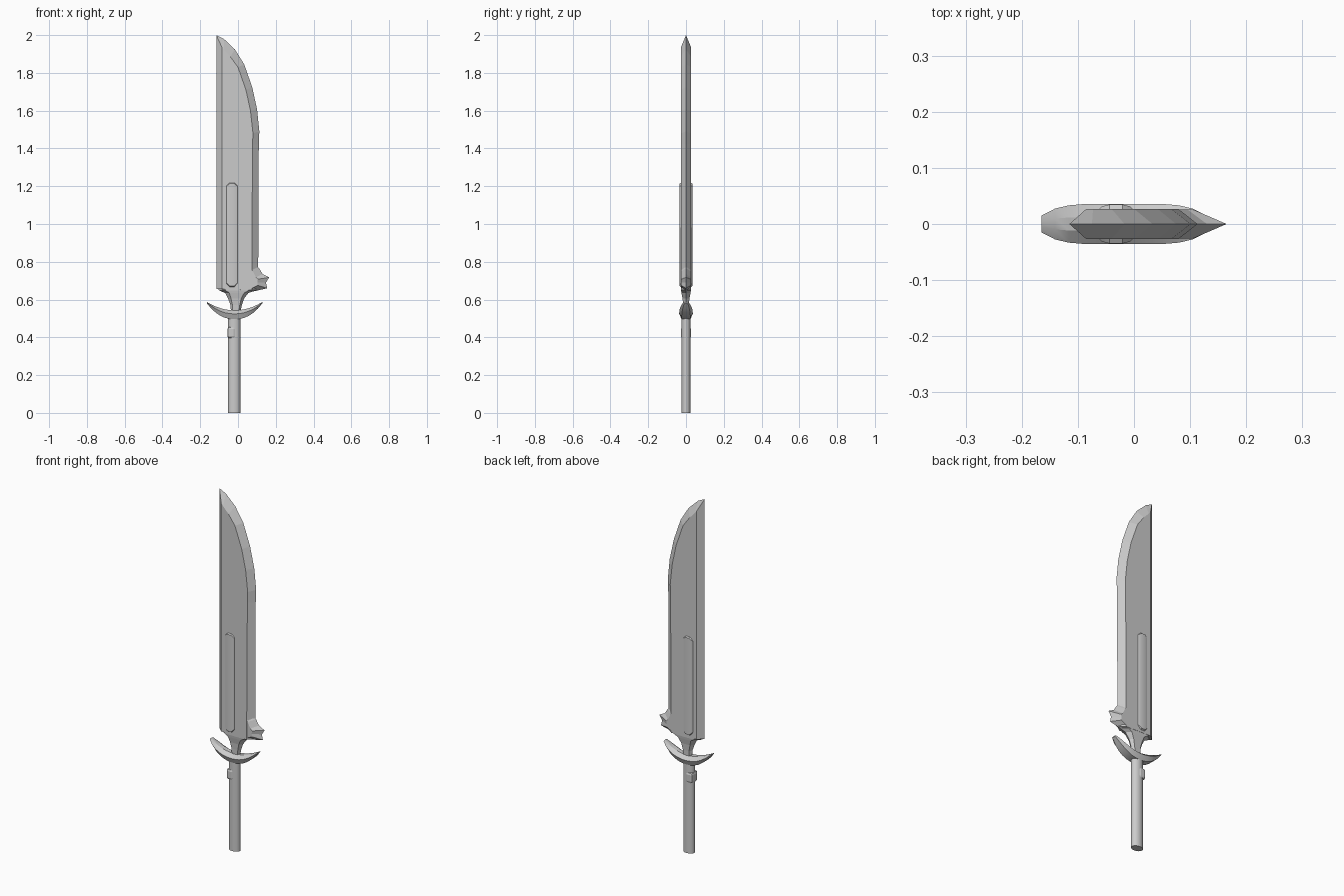
import bpy, bmesh, math

if "Cube" in bpy.data.objects:
    bpy.data.objects.remove(bpy.data.objects["Cube"])


def make(name, verts, faces, smooth=None):
    mesh = bpy.data.meshes.new(name)
    bm = bmesh.new()
    vs = [bm.verts.new(v) for v in verts]
    for f in faces:
        bm.faces.new([vs[i] for i in f])
    bmesh.ops.recalc_face_normals(bm, faces=bm.faces)
    bm.to_mesh(mesh)
    bm.free()
    ob = bpy.data.objects.new(name, mesh)
    bpy.context.collection.objects.link(ob)
    if smooth:
        bpy.ops.object.select_all(action='DESELECT')
        bpy.context.view_layer.objects.active = ob
        ob.select_set(True)
        bpy.ops.object.shade_smooth_by_angle(angle=math.radians(smooth))
    return ob


def bevelled_plate(name, outer, inner, y):
    """Sharp outline at y=0 rising to a flat inner face on both sides."""
    n = len(outer)
    verts = [(x, 0, z) for x, z in outer]
    for s in (-y, y):
        verts += [(x, s, z) for x, z in inner]
    faces = [range(n, 2 * n), range(2 * n, 3 * n)]
    for i in range(n):
        j = (i + 1) % n
        for k in (n, 2 * n):
            faces.append((i, j, k + j, k + i))
    return make(name, verts, faces)


def loft(name, rings, smooth=None):
    n = len(rings[0])
    faces = [range(n), range((len(rings) - 1) * n, len(rings) * n)]
    for r in range(len(rings) - 1):
        for i in range(n):
            j = (i + 1) % n
            faces.append((r * n + i, r * n + j, (r + 1) * n + j, (r + 1) * n + i))
    return make(name, [v for ring in rings for v in ring], faces, smooth)


# Blade: curved cutting edge on the right, bevelled spine on the left
edge = [(.107, .65), (.107, .78), (.11, 1.42), (.113, 1.49), (.101, 1.607), (.075, 1.725),
        (.033, 1.845), (-.017, 1.925), (-.075, 1.98), (-.115, 2.0), (-.115, .655)]
flat = [(.073, .65), (.073, .78), (.077, 1.42), (.079, 1.48), (.066, 1.6), (.042, 1.71),
        (0, 1.83), (-.04, 1.885), (-.073, 1.92), (-.085, 1.935), (-.085, .655)]
bevelled_plate("blade", edge, flat, .027)

# Notched spur at the heel of the blade
bevelled_plate("heel_spur",
               [(.03, .635), (.06, .638), (.155, .66), (.148, .69), (.165, .717),
                (.13, .735), (.112, .765), (.07, .8), (.03, .8)],
               [(.04, .65), (.065, .655), (.105, .675), (.103, .69), (.105, .708),
                (.095, .718), (.078, .75), (.06, .78), (.04, .78)], .026)

# Neck tapering from the blade heel down into the guard
neck = []
for z, x0, x1, y in [(.67, -.113, .107, .026), (.648, -.1, .09, .026), (.635, -.068, .055, .024),
                     (.605, -.052, .032, .018), (.57, -.04, .02, .015), (.52, -.036, .01, .014)]:
    b = (x1 - x0) * .18
    neck.append([(x0, 0, z), (x0 + b, -y, z), (x1 - b, -y, z),
                 (x1, 0, z), (x1 - b, y, z), (x0 + b, y, z)])
loft("neck", neck)

# Raised bars with pointed ends, one on each face
for side, label in ((-1, "front"), (1, "back")):
    rings = []
    for t in (-1, -.75, -.35, .35, .75, 1):
        x = -.032 + .034 * t
        y = side * (.023 + .0125 * math.sqrt(max(0, 1 - t * t)))
        zb, zt = .648 + .033 * abs(t), 1.235 - .027 * abs(t)
        rings.append([(x, side * .015, zb), (x, y, zb + .012),
                      (x, y, zt - .012), (x, side * .015, zt)])
    loft(label + "_bar", rings, 30)

# Crescent guard lofted from tip to tip
guard = []
for i in range(13):
    t = -1 + i / 6
    x = -.018 + .147 * t
    a = t * t
    top = .543 + .044 * a
    bot = .496 + .084 * abs(t) ** 2.3
    mid = bot + (top - bot) * .6
    w = .036 - .021 * abs(t) ** 5
    guard.append([(x, -.35 * w, top), (x, -w, mid), (x, -.65 * w, bot),
                  (x, .65 * w, bot), (x, w, mid), (x, .35 * w, top)])
loft("guard", guard, 25)

# Oval grip
grip = [[(-.02 + .033 * math.cos(k * math.tau / 16), .024 * math.sin(k * math.tau / 16), z)
         for k in range(16)] for z in (0, .52)]
loft("grip", grip, 40)

# Rounded stud passing through the grip
bpy.ops.mesh.primitive_cube_add(size=1, location=(-.034, 0, .425))
stud = bpy.context.object
stud.name = "grip_stud"
stud.scale = (.044, .054, .06)
bpy.ops.object.transform_apply(location=False, rotation=False, scale=True)
bev = stud.modifiers.new("round", 'BEVEL')
bev.width, bev.segments = .012, 2
